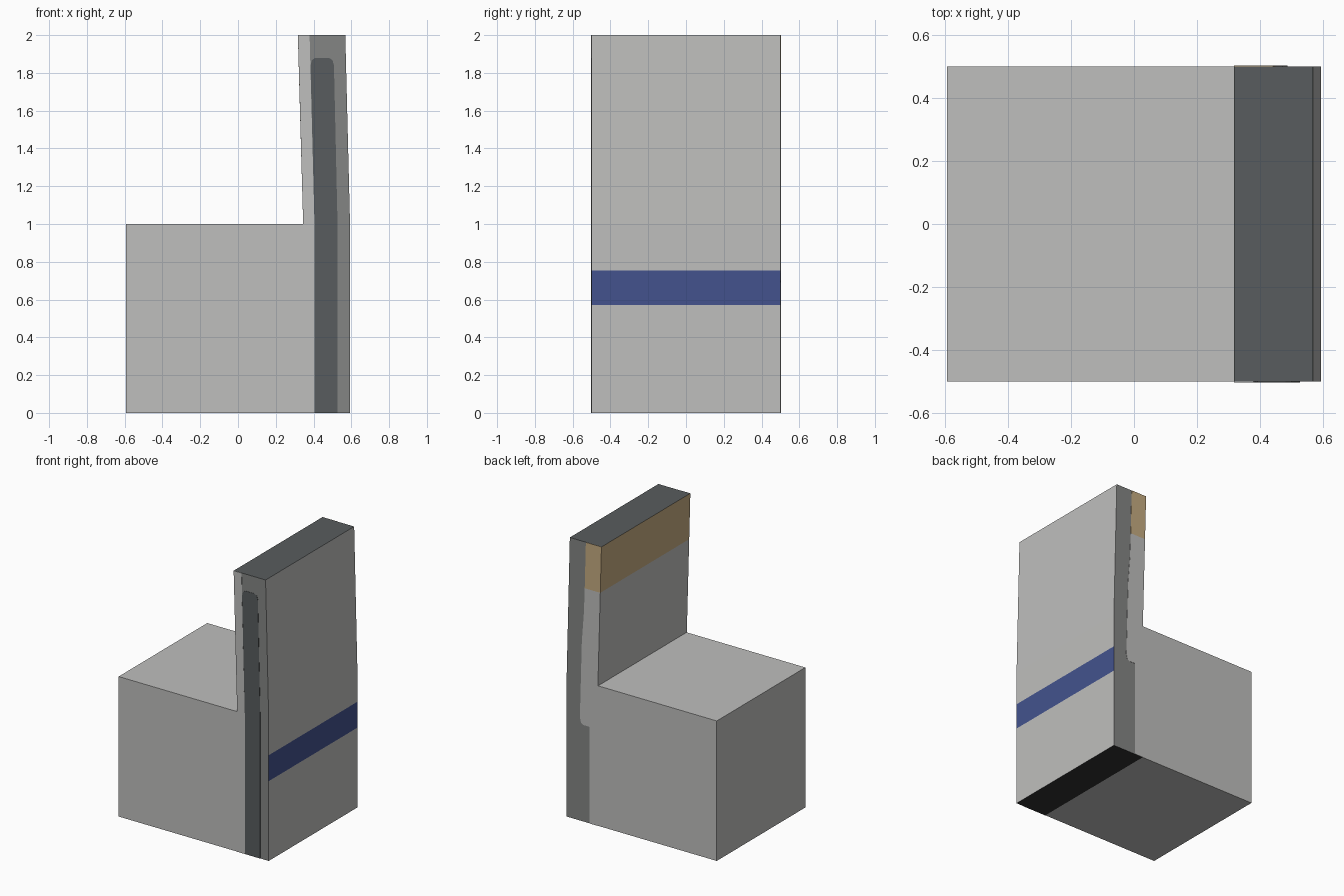
import bpy
import bmesh

cube = bpy.data.objects.get("Cube")
if cube:
    bpy.data.objects.remove(cube, do_unlink=True)


def material(name, rgb):
    mat = bpy.data.materials.new(name)
    mat.use_nodes = True
    mat.diffuse_color = (*rgb, 1)
    mat.node_tree.nodes["Principled BSDF"].inputs["Base Color"].default_value = (*rgb, 1)
    return mat


LIGHT = material("light grey", (0.52, 0.52, 0.51))
MID = material("mid grey", (0.23, 0.235, 0.23))
DARK = material("dark grey", (0.098, 0.108, 0.112))
BLACK = material("black", (0.03, 0.03, 0.03))
BLUE = material("blue", (0.057, 0.086, 0.27))
TAN = material("tan", (0.56, 0.41, 0.22))

HALF = 0.5        # half width along y
EDGE = 0.593      # half depth along x
JOIN = 0.345      # where the seat meets the backrest
PLATE = 0.002     # thickness of painted panels


def prism(name, outline, y0, y1, mats, cuts=(), rule=None):
    """Extrude an x-z outline along y, cut it at given heights, colour by rule."""
    bm = bmesh.new()
    face = bm.faces.new([bm.verts.new((x, y0, z)) for x, z in outline])
    ext = bmesh.ops.extrude_face_region(bm, geom=[face])
    verts = [g for g in ext["geom"] if isinstance(g, bmesh.types.BMVert)]
    bmesh.ops.translate(bm, verts=verts, vec=(0, y1 - y0, 0))
    for z in cuts:
        bmesh.ops.bisect_plane(bm, geom=bm.verts[:] + bm.edges[:] + bm.faces[:],
                               plane_co=(0, 0, z), plane_no=(0, 0, 1))
    bmesh.ops.recalc_face_normals(bm, faces=bm.faces[:])
    if rule:
        for f in bm.faces:
            f.material_index = mats.index(rule(f.normal, f.calc_center_median()))
    mesh = bpy.data.meshes.new(name)
    bm.to_mesh(mesh)
    bm.free()
    for m in mats:
        mesh.materials.append(m)
    obj = bpy.data.objects.new(name, mesh)
    bpy.context.collection.objects.link(obj)
    return obj


def side_panel(name, outline, side, mat):
    """Thin painted panel on the y = side * HALF face."""
    return prism(name, outline, side * HALF, side * (HALF + PLATE), [mat])


# Seat block
prism("seat_block", [(-EDGE, 0), (JOIN, 0), (JOIN, 1), (-EDGE, 1)], -HALF, HALF, [LIGHT])


# Backrest with blue stripe behind and tan band at the top of its inner face
def back_colour(n, c):
    if abs(n.y) > 0.5:
        return MID
    if n.z > 0.5:
        return DARK
    if n.z < -0.5:
        return BLACK
    if n.x > 0 and 0.57 < c.z < 0.755:
        return BLUE
    if n.x < 0 and c.z > 1.67:
        return TAN
    return LIGHT


prism("backrest",
      [(JOIN, 0), (EDGE, 0), (EDGE, 1), (0.568, 2), (0.317, 2), (JOIN, 1)],
      -HALF, HALF, [LIGHT, MID, DARK, BLACK, BLUE, TAN],
      cuts=(0.57, 0.755, 1.67), rule=back_colour)

# Front side panels: pale edge and dark channel with a rounded top
side_panel("front_edge_panel",
           [(JOIN, 0), (0.405, 0), (0.405, 1), (0.379, 2), (0.317, 2), (JOIN, 1)], -1, LIGHT)
side_panel("front_channel",
           [(0.405, 0), (0.527, 0), (0.527, 1), (0.508, 1.84), (0.5, 1.868), (0.48, 1.88),
            (0.41, 1.88), (0.391, 1.868), (0.384, 1.84), (0.405, 1)], -1, DARK)

# Rear side panels: pale contoured edge and tan top
side_panel("rear_edge_panel",
           [(JOIN, 0), (0.412, 0), (0.412, 0.69), (0.46, 0.69), (0.478, 0.7), (0.487, 0.74),
            (0.472, 1.28), (0.455, 1.5), (0.449, 1.67), (0.326, 1.67), (JOIN, 1)], 1, LIGHT)
side_panel("rear_top_panel",
           [(0.326, 1.67), (0.449, 1.67), (0.44, 2), (0.317, 2)], 1, TAN)
